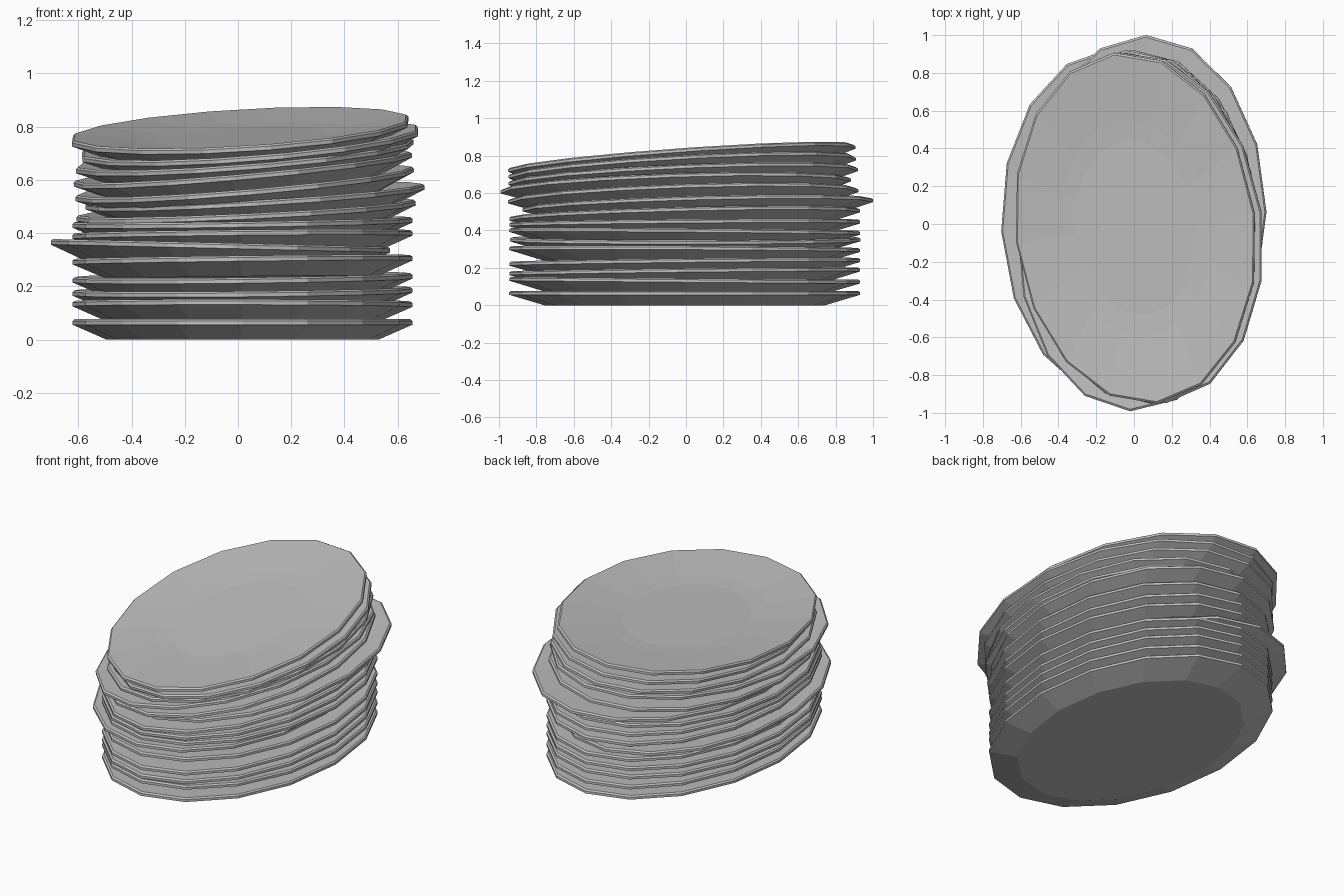
import bpy, bmesh, math

SIDES = 16
RX, RY = 0.638, 0.938

grey = bpy.data.materials.new("plate grey")
grey.diffuse_color = (0.53, 0.53, 0.53, 1)

# plate section from underside to inner floor: (radius factor, height)
PROFILE = [(0.80, 0.0), (1.0, 0.056), (1.0, 0.07), (0.988, 0.077),
           (0.62, 0.050), (0.50, 0.044)]
RIM_Z = 0.066  # pivot height of the rim


def plate_mesh():
    bm = bmesh.new()
    rings = []
    for f, z in PROFILE:
        rings.append([bm.verts.new((RX * f * math.cos(2 * math.pi * i / SIDES),
                                    RY * f * math.sin(2 * math.pi * i / SIDES),
                                    z - RIM_Z)) for i in range(SIDES)])
    for a, b in zip(rings, rings[1:]):
        for i in range(SIDES):
            j = (i + 1) % SIDES
            bm.faces.new((a[i], a[j], b[j], b[i]))
    bm.faces.new(rings[0][::-1])
    bm.faces.new(rings[-1])
    bmesh.ops.recalc_face_normals(bm, faces=bm.faces[:])
    me = bpy.data.meshes.new("oval_plate")
    bm.to_mesh(me)
    bm.free()
    me.materials.append(grey)
    return me


# each plate: x, y, rim height, rise to the right, rise to the back, yaw degrees
STACK = [
    (0.017, -0.007, 0.066, 0, 0, 0),
    (0.017, -0.007, 0.134, -0.002, -0.015, 0),
    (0.017, -0.007, 0.181, 0.012, 0.02, 0),
    (0.017, -0.007, 0.232, 0.015, 0.02, 0),
    (0.017, -0.007, 0.300, 0.015, -0.01, 0),
    (-0.066, -0.005, 0.352, -0.03, 0.0, 3),
    (0.017, -0.007, 0.395, 0.012, -0.015, 0),
    (0.017, -0.007, 0.440, 0.02, 0.015, 0),
    (0.030, -0.007, 0.485, 0.06, 0.045, 0),
    (0.064, 0.063, 0.537, 0.075, 0.05, 0),
    (0.025, -0.015, 0.585, 0.11, 0.06, 2),
    (0.018, -0.055, 0.640, 0.11, 0.065, -2.5),
    (0.025, -0.015, 0.690, 0.11, 0.075, 4),
    (0.045, -0.020, 0.737, 0.12, 0.095, 7.5),
    (0.008, -0.022, 0.785, 0.10, 0.125, 6.7),
]

mesh = plate_mesh()
for n, (x, y, z, rise_x, rise_y, yaw) in enumerate(STACK, 1):
    ob = bpy.data.objects.new(f"plate_{n:02d}", mesh)
    bpy.context.collection.objects.link(ob)
    ob.location = (x, y, z)
    ob.rotation_euler = (math.atan(rise_y / (2 * RY)),
                         -math.atan(rise_x / (2 * RX)),
                         math.radians(yaw))
